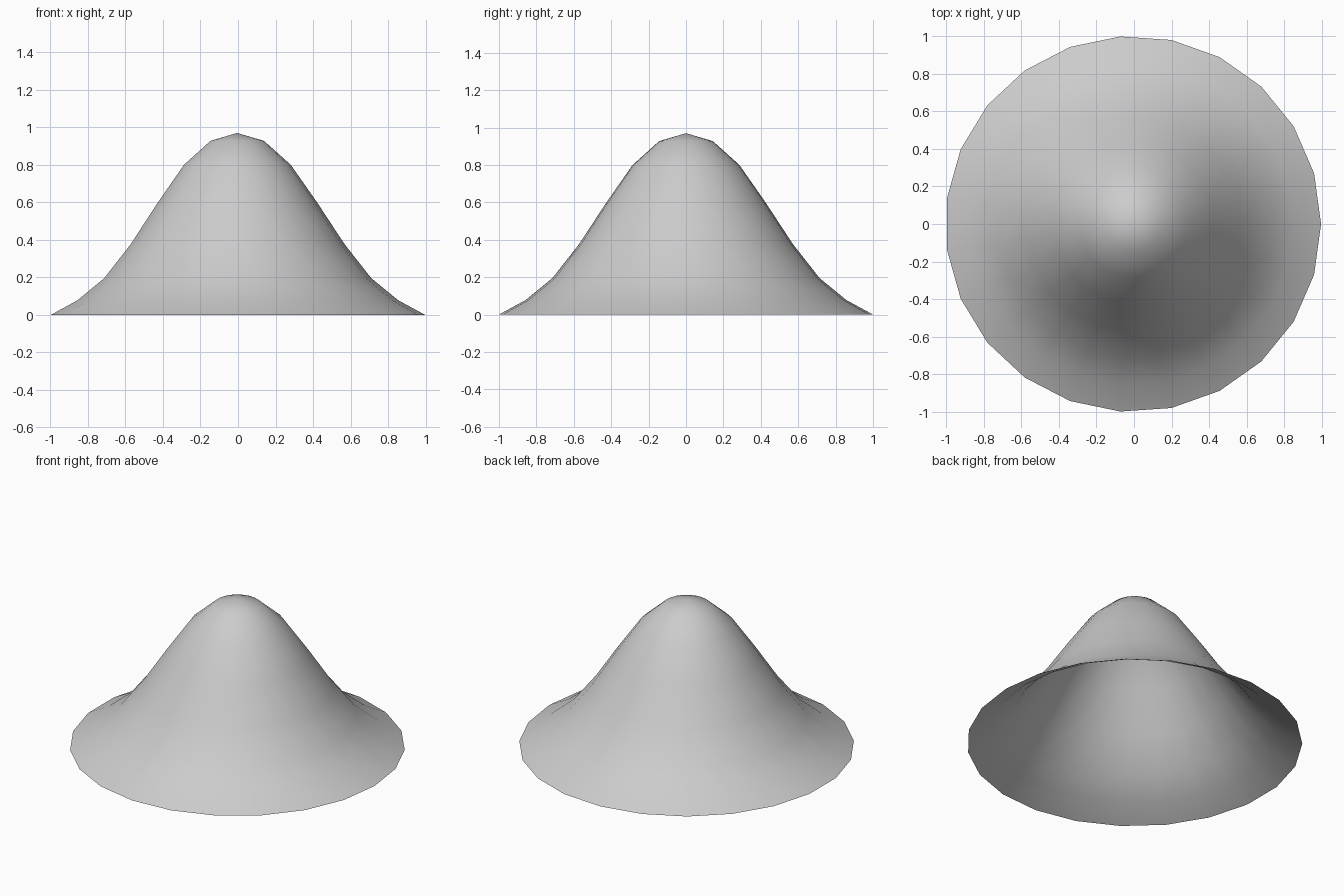
import bpy, bmesh, math

if "Cube" in bpy.data.objects:
    bpy.data.objects.remove(bpy.data.objects["Cube"])

SIDES = 23
RADIUS = 1.0023
# heights of evenly spaced rings, from the peak out to the rim
HEIGHTS = [0.97, 0.928, 0.80, 0.595, 0.377, 0.195, 0.078, 0.0]
# an odd-sided ring is slightly lopsided, so centre its bounds on x
SHIFT = -RADIUS * (1 - math.cos(math.pi / SIDES)) / 2

bm = bmesh.new()
peak = bm.verts.new((SHIFT, 0, HEIGHTS[0]))
rings = []
for i, z in enumerate(HEIGHTS[1:], 1):
    r = RADIUS * i / (len(HEIGHTS) - 1)
    rings.append([bm.verts.new((SHIFT + r * math.cos(math.tau * k / SIDES),
                                r * math.sin(math.tau * k / SIDES), z))
                  for k in range(SIDES)])

# cap fan and bell-shaped skirt, open underneath
for k in range(SIDES):
    n = (k + 1) % SIDES
    bm.faces.new((peak, rings[0][k], rings[0][n]))
    for a, b in zip(rings, rings[1:]):
        bm.faces.new((a[k], b[k], b[n], a[n]))
for f in bm.faces:
    f.smooth = True

mesh = bpy.data.meshes.new("bell_hill")
bm.to_mesh(mesh)
bm.free()
bpy.context.collection.objects.link(bpy.data.objects.new("bell_hill", mesh))
